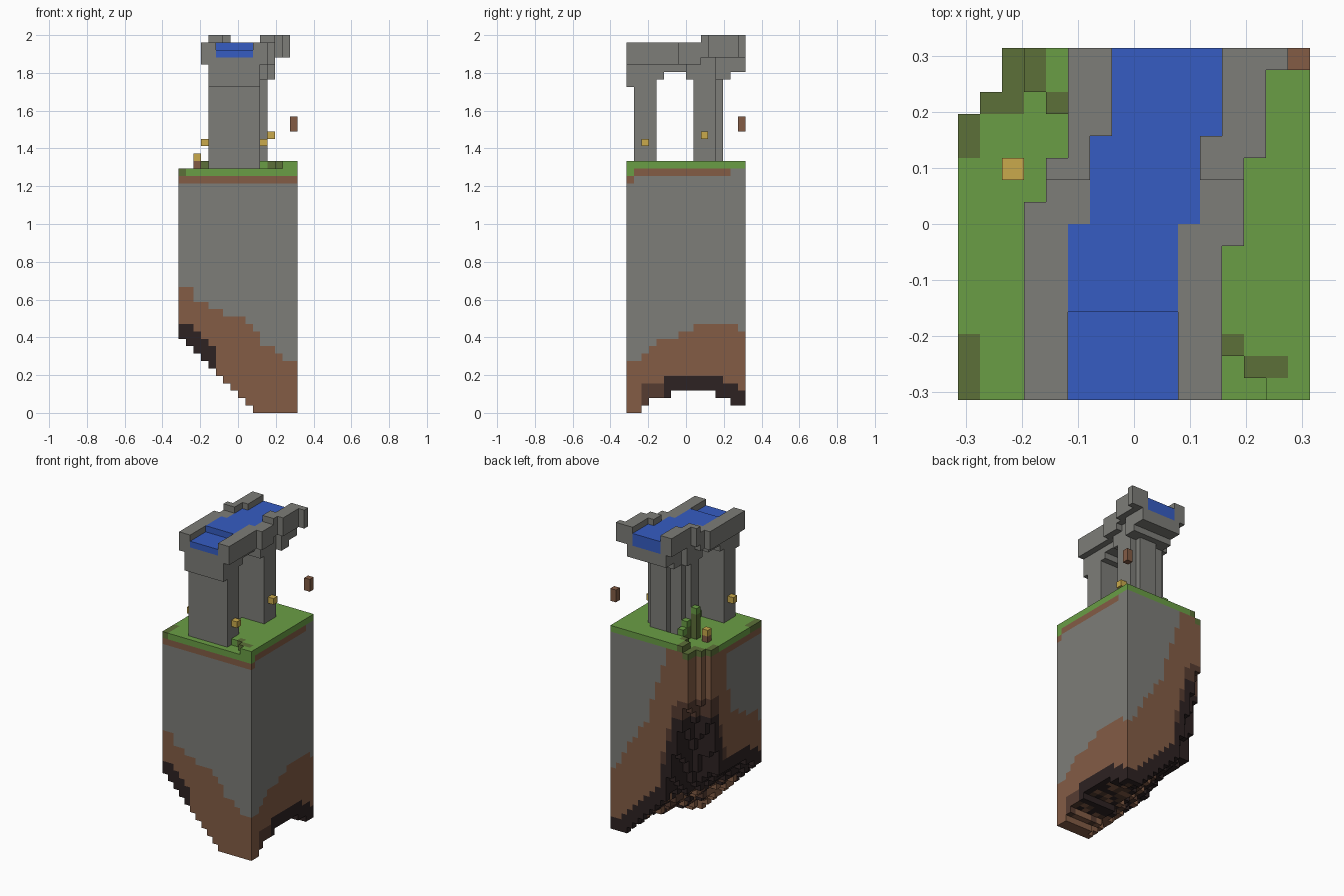
import bpy, bmesh, math, random

random.seed(4)
if "Cube" in bpy.data.objects:
    bpy.data.objects.remove(bpy.data.objects["Cube"])

N = 16              # island is N x N blocks
S = 2 / 51          # block size
COLOURS = {
    "grass": (106, 158, 69), "olive_moss": (92, 112, 56), "stone": (125, 125, 120),
    "water": (54, 92, 194), "soil": (131, 92, 69), "umber": (86, 60, 49),
    "dark_earth": (45, 34, 34), "lamp_gold": (202, 170, 76),
}


def linear(c):
    c /= 255
    return c / 12.92 if c < 0.04 else ((c + 0.055) / 1.055) ** 2.4


mats = {}
for name, rgb in COLOURS.items():
    m = bpy.data.materials.new(name)
    m.use_nodes = True
    col = [linear(c) for c in rgb] + [1]
    m.diffuse_color = col
    bsdf = m.node_tree.nodes["Principled BSDF"]
    bsdf.inputs["Base Color"].default_value = col
    bsdf.inputs["Roughness"].default_value = 0.9
    mats[name] = m

blocks = {}         # (i, j, k) -> (part, colour)


def fill(part, colour, xs, ys, zs):
    """Fill a box of blocks; each range is half open."""
    for i in range(*xs):
        for j in range(*ys):
            for k in range(*zs):
                blocks[i, j, k] = (part, colour)


# Island: underside rises towards the broken back left corner
RIGHT_EDGE = [0, 0, 1, 2, 2, 2, 3, 3, 3, 3, 3, 3, 2, 2, 1, 1]


def exists(i, j):
    return not (i == 0 and j >= 13 or i == 1 and j >= 14)


def from_corner(i, j):
    return math.hypot(i, 15 - j)


def underside(i, j):
    if not exists(i, j):
        return 31
    slope = 10 - 0.95 * i + 4 * j / 15
    corner = 24 - 4 * (from_corner(i, j) - 2)
    wobble = random.choice((0, 0.5, 1)) if 0 < j < 15 else 0
    return int(max(RIGHT_EDGE[j] if i > 8 else 0, slope + wobble, corner + wobble) + 0.3)


def ground(i, j):
    bank = i >= 14 or (i >= 13 and j >= 1) or (i >= 8 and j >= 2)
    rear = (i >= 3 and j >= 14) or (i >= 4 and j >= 13)
    return 34 if bank or rear else 33


low = {(i, j): underside(i, j) for i in range(N) for j in range(N)}


def near(i, j, r):
    """Highest underside within r steps."""
    return max(v for (a, b), v in low.items() if abs(a - i) + abs(b - j) <= r)


MOSS = {(0, 0), (0, 1), (0, 2), (0, 11), (0, 12), (1, 13), (2, 13), (2, 14), (2, 15),
        (3, 14), (3, 15), (4, 13), (12, 2), (13, 1), (14, 1)}


def earth_colour(i, j, k, top, dark, soil):
    if k == top - 1 or (k == 32 and j == 0):
        return "olive_moss" if (i, j) in MOSS else "grass"
    reach = from_corner(i, j)
    if k < dark and k < 22 and not (j < 2 and i > 4):
        if low[i, j] < 8 and 0 < i < 15 and 0 < j < 15:
            return random.choice(("soil", "umber", "dark_earth"))
        return "umber" if j < 5 and i > 6 else "dark_earth"
    if reach < 7 and k < min(dark + 2, 25):
        return "umber"
    if k < soil or reach < min(7.5, 4 + 0.35 * (33 - k)) or (k == top - 2 and j < 14):
        return "soil"
    return "soil" if j == 0 and k == 31 else "stone"


for (i, j), bottom in low.items():
    if exists(i, j):
        top = ground(i, j)
        dark = near(i, j, 1) + 2
        soil = near(i, j, 3) + 6 + 0.4 * min(j, 10) + 1.5 * math.sin((i - 6) / 2)
        for k in range(bottom, top):
            blocks[i, j, k] = ("island", earth_colour(i, j, k, top, dark, soil))

# Mossy steps climbing the back pillar
for i, j, top in ((5, 12, 35), (5, 11, 36), (4, 10, 38)):
    for k in range(33, top):
        colour = "grass" if k == top - 1 else "olive_moss"
        fill("mossy_steps", colour, (i, i + 1), (j, j + 1), (k, k + 1))

# Aqueduct: channel shifts sideways one block at a time
for j in range(N):
    row = (j, j + 1)
    shift = (j >= 8) + (j >= 12)
    w0, w1 = 5 + shift, 10 + shift
    left = 3 + (j >= 9) + (j >= 11)
    right = 12 + (j >= 7) + (j >= 11) + (j == 15)
    under = 44 if j < 4 else 45 if j == 4 or 8 <= j <= 13 else 46
    lift = int(j >= 10)
    fill("aqueduct_deck", "stone", (w0 - 1, w1 + 1), row, (under, 48))
    fill("channel_wall", "stone", (left, w0), row, (47 + lift, 50 + lift))
    fill("channel_wall", "stone", (w1, right), row, (47 + lift, 50 + lift))
    fill("channel_water", "water", (w0, w1), row, (48, 50 if j >= 4 else 49))

# Pillars; the back one narrows in steps towards the rear
fill("front_pillar", "stone", (4, 11), (1, 4), (33, 44))
fill("back_pillar", "stone", (5, 12), (9, 11), (33, 45))
fill("back_pillar", "stone", (6, 12), (11, 12), (33, 45))
fill("back_pillar", "stone", (8, 11), (12, 13), (33, 45))

# Lamps on the pillars, torch on the grass, floating block
for i, j, k in ((3, 2, 36), (11, 2, 36), (12, 10, 37), (2, 10, 34)):
    fill("lamps", "lamp_gold", (i, i + 1), (j, j + 1), (k, k + 1))
fill("torch_post", "soil", (2, 3), (10, 11), (33, 34))
fill("floating_block", "soil", (15, 16), (15, 16), (38, 40))


# Mesh each part from the exposed block faces
def build(part):
    bm = bmesh.new()
    verts = {}

    def corner(p):
        key = tuple(p)
        if key not in verts:
            verts[key] = bm.verts.new(((p[0] - N / 2) * S, (p[1] - N / 2) * S, p[2] * S))
        return verts[key]

    used = []
    for cell, (owner, colour) in blocks.items():
        if owner != part:
            continue
        if colour not in used:
            used.append(colour)
        for axis in range(3):
            for side in (0, 1):
                step = [0, 0, 0]
                step[axis] = 2 * side - 1
                if tuple(c + d for c, d in zip(cell, step)) in blocks:
                    continue
                u, v = (axis + 1) % 3, (axis + 2) % 3
                ring = []
                for a, b in ((0, 0), (1, 0), (1, 1), (0, 1)):
                    p = list(cell)
                    p[axis] += side
                    p[u] += a
                    p[v] += b
                    ring.append(corner(p))
                face = bm.faces.new(ring if side else ring[::-1])
                face.material_index = used.index(colour)
    mesh = bpy.data.meshes.new(part)
    bm.to_mesh(mesh)
    bm.free()
    for colour in used:
        mesh.materials.append(mats[colour])
    bpy.context.collection.objects.link(bpy.data.objects.new(part, mesh))


for part in dict.fromkeys(owner for owner, _ in blocks.values()):
    build(part)
